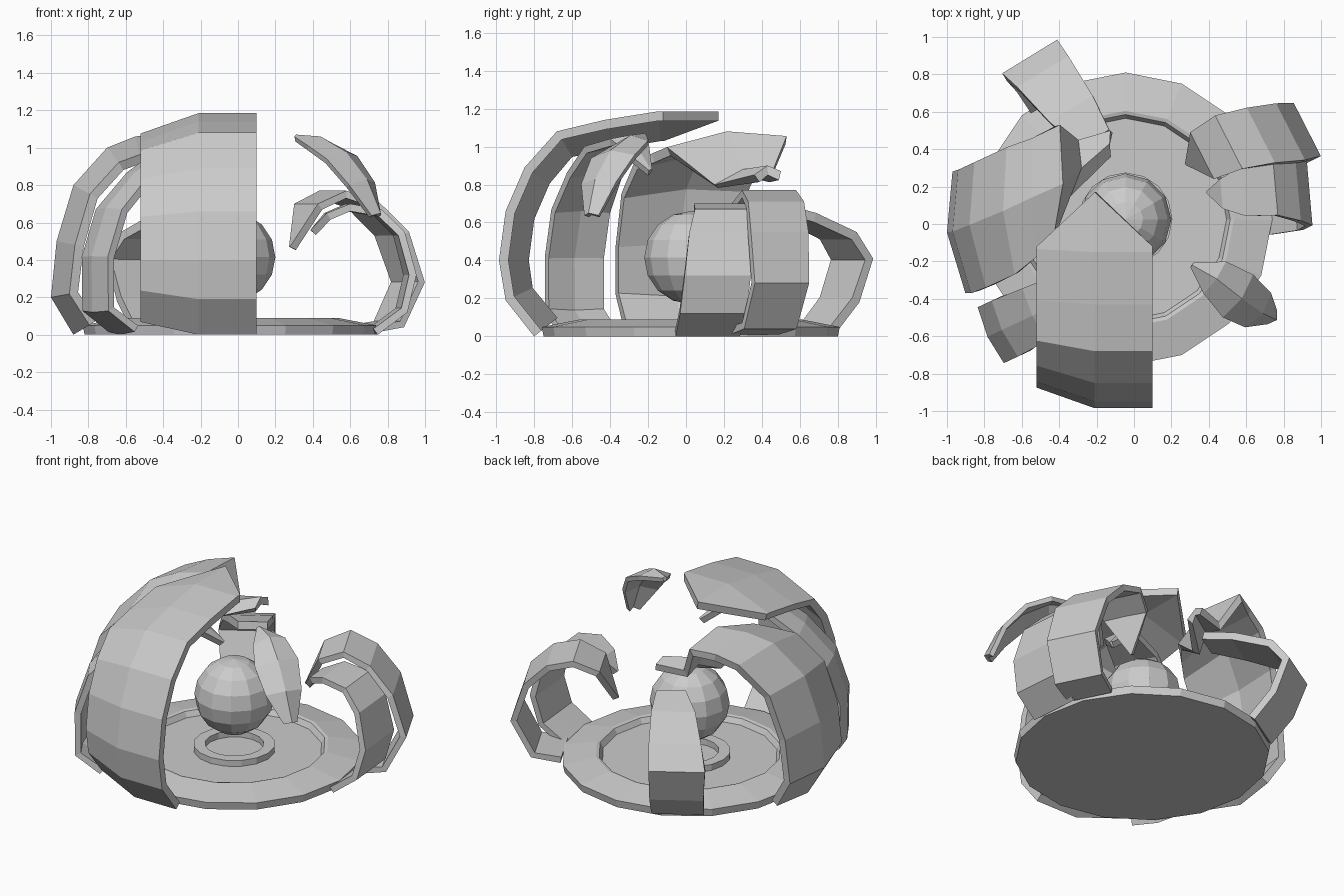
import bpy, bmesh, math
from mathutils import Vector


def make(name, verts, faces):
    me = bpy.data.meshes.new(name)
    me.from_pydata(verts, [], faces)
    ob = bpy.data.objects.new(name, me)
    bpy.context.collection.objects.link(ob)
    return ob


def lathe(name, profile, n, cx, cy):
    """Closed turned form; first and last profile points lie on the axis."""
    bm = bmesh.new()
    vs = [bm.verts.new((cx + r, cy, z)) for r, z in profile]
    es = [bm.edges.new(p) for p in zip(vs, vs[1:])]
    bmesh.ops.spin(bm, geom=vs + es, cent=(cx, cy, 0), axis=(0, 0, 1),
                   angle=2 * math.pi, steps=n, use_merge=True)
    bmesh.ops.remove_doubles(bm, verts=bm.verts, dist=1e-4)
    bmesh.ops.recalc_face_normals(bm, faces=bm.faces)
    ob = make(name, [], [])
    bm.to_mesh(ob.data)
    bm.free()
    return ob


def petal(name, angle, rows, drops=(0.02, 0, 0.02), tip=0.0, thick=0.05):
    """Curved plate. rows: (radius, height, right edge, left edge), bottom to tip.
    drops sinks each column inward; tip pushes the middle of the last row on."""
    a = math.radians(angle)
    d = Vector((math.cos(a), math.sin(a), 0))
    t = Vector((-math.sin(a), math.cos(a), 0))
    n, verts = len(rows), []
    for i, (r, z, lo, hi) in enumerate(rows):
        p, q = rows[max(i - 1, 0)], rows[min(i + 1, n - 1)]
        out = Vector((q[1] - p[1], p[0] - q[0])).normalized()
        for j, drop in enumerate(drops):
            k = min(drop, 0.35 * (hi - lo))
            rr = r - out.x * k
            zz = max(z - out.y * k, 0)
            if i == n - 1 and j == 1:
                rr -= tip
            verts.append(d * rr + t * (lo + (hi - lo) * j / 2) + Vector((0, 0, zz)))
    faces = [(3 * i + j, 3 * i + j + 1, 3 * i + j + 4, 3 * i + j + 3)
             for i in range(n - 1) for j in range(2)]
    ob = make(name, verts, faces)
    mod = ob.modifiers.new("thickness", 'SOLIDIFY')
    mod.thickness, mod.offset = thick, -1
    return ob


# Dished base with a small raised ring
lathe("base", [(0, 0), (0.775, 0), (0.785, 0.05), (0.58, 0.09), (0.56, 0.085),
               (0.54, 0.05), (0.25, 0.05), (0.25, 0.09), (0.18, 0.09),
               (0.18, 0.05), (0, 0.05)], 16, -0.045, 0.025)

# Floating core
bm = bmesh.new()
bmesh.ops.create_uvsphere(bm, u_segments=12, v_segments=8, radius=0.245)
bmesh.ops.translate(bm, verts=bm.verts, vec=(-0.045, 0.025, 0.415))
core = make("core", [], [])
bm.to_mesh(core.data)
bm.free()

# Tall petals on the front and left
petal("front_petal", -90,
      [(0.80, 0, -0.52, 0.1), (0.95, 0.19, -0.52, 0.1), (0.985, 0.4, -0.52, 0.1),
       (0.95, 0.66, -0.52, 0.1), (0.85, 0.89, -0.52, 0.1), (0.68, 1.08, -0.52, 0.1),
       (0.43, 1.14, -0.52, 0.1), (0.15, 1.185, -0.52, 0.1), (0.12, 1.185, -0.52, 0.1)],
      drops=(0.11, 0, 0), tip=0.29)
petal("left_petal", 180,
      [(0.88, 0, -0.25, 0.33), (1.0, 0.2, -0.28, 0.37), (0.97, 0.5, -0.29, 0.37),
       (0.88, 0.8, -0.33, 0.34), (0.7, 1.0, -0.41, 0.27), (0.55, 1.06, -0.46, 0.18),
       (0.38, 1.08, -0.53, 0.1), (0.28, 0.88, -0.45, -0.15), (0.13, 0.9, -0.5, -0.36)],
      drops=(0.03, 0, 0.1))
petal("front_left_petal", 205,
      [(0.8, 0, 0.05, 0.38), (0.96, 0.12, 0.05, 0.38), (0.965, 0.42, 0.05, 0.38),
       (0.88, 0.68, 0.05, 0.38), (0.7, 0.88, 0.06, 0.37), (0.5, 1.02, 0.07, 0.36),
       (0.25, 1.06, 0.1, 0.32), (0.05, 0.88, 0.17, 0.19)], thick=0.04)

# Shorter curled petals on the back and right
petal("back_petal", 121.5,
      [(0.83, 0.02, -0.16, 0.16), (0.97, 0.18, -0.165, 0.165), (1.055, 0.41, -0.165, 0.18),
       (0.95, 0.55, -0.17, 0.15), (0.7, 0.65, -0.17, 0.1), (0.5, 0.7, -0.15, 0.03)],
      drops=(0, 0, 0))
petal("back_right_petal", 27,
      [(0.75, 0.01, -0.12, 0.17), (0.93, 0.04, -0.13, 0.18), (1.055, 0.28, -0.13, 0.19),
       (0.97, 0.55, -0.11, 0.23), (0.82, 0.71, -0.05, 0.28), (0.65, 0.77, 0, 0.32),
       (0.49, 0.7, 0.02, 0.3), (0.39, 0.47, 0.155, 0.165)], drops=(0, 0, 0), thick=0.04)
petal("right_petal", 5,
      [(0.74, 0, -0.12, 0.22), (0.9, 0.12, -0.11, 0.24), (0.95, 0.32, -0.09, 0.26),
       (0.89, 0.55, -0.06, 0.26), (0.77, 0.67, -0.02, 0.27), (0.6, 0.7, -0.01, 0.26),
       (0.48, 0.65, 0.04, 0.2), (0.4, 0.56, 0.13, 0.14)], drops=(0, 0, 0), thick=0.04)

# Loose floating shard at front right
petal("floating_shard", -33,
      [(0.92, 0.65, -0.06, 0.03), (0.84, 0.83, -0.14, 0.09), (0.7, 0.98, -0.16, 0.12),
       (0.53, 1.06, -0.11, 0.1), (0.38, 1.07, -0.03, 0.0)],
      drops=(0.05, 0, 0.03), thick=0.03)
